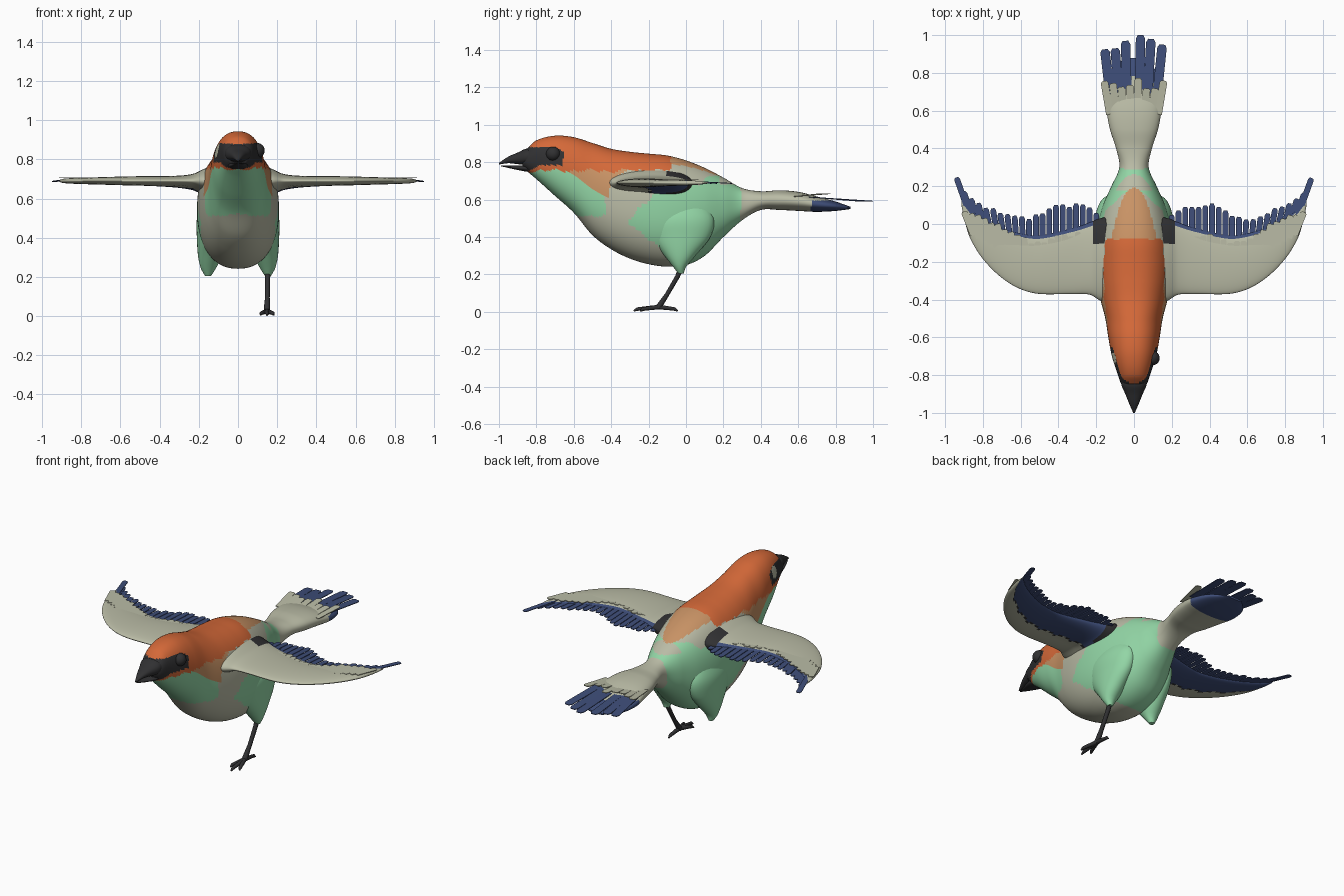
import bpy, bmesh, math, random
from mathutils import Vector

if "Cube" in bpy.data.objects:
    bpy.data.objects.remove(bpy.data.objects["Cube"])

random.seed(4)
COL = {
    "stone_grey": (0.49, 0.50, 0.38), "rust_orange": (0.66, 0.14, 0.04),
    "pale_tan": (0.58, 0.29, 0.13), "mint_green": (0.29, 0.67, 0.38),
    "feather_blue": (0.048, 0.075, 0.19), "charcoal": (0.03, 0.03, 0.032),
}
MATS = {}
for k, c in COL.items():
    MATS[k] = bpy.data.materials.new(k)
    MATS[k].diffuse_color = (*c, 1)
NAMES = list(COL)


def finish(name, bm, rule):
    """Store a bmesh as a smooth object, coloured face by face with the rule."""
    bmesh.ops.recalc_face_normals(bm, faces=bm.faces)
    me = bpy.data.meshes.new(name)
    for f in bm.faces:
        key = rule if isinstance(rule, str) else rule(f.calc_center_median(), f.normal)
        f.material_index = NAMES.index(key)
    bm.to_mesh(me)
    bm.free()
    for m in NAMES:
        me.materials.append(MATS[m])
    ob = bpy.data.objects.new(name, me)
    bpy.context.collection.objects.link(ob)
    bpy.context.view_layer.objects.active = ob
    bpy.ops.object.select_all(action='DESELECT')
    ob.select_set(True)
    bpy.ops.object.shade_smooth_by_angle(angle=math.radians(50))
    return ob


def sample(rows, t):
    """Smooth interpolation of a table whose first column is the position."""
    i = 0
    while i < len(rows) - 2 and t > rows[i + 1][0]:
        i += 1
    a, b = rows[i], rows[i + 1]
    p, q = rows[max(i - 1, 0)], rows[min(i + 2, len(rows) - 1)]
    h = b[0] - a[0]
    u = (t - a[0]) / h
    out = [t]
    for k in range(1, len(a)):
        ma = (b[k] - p[k]) / (b[0] - p[0]) * h
        mb = (q[k] - a[k]) / (q[0] - a[0]) * h
        out.append((2*u**3 - 3*u*u + 1)*a[k] + (u**3 - 2*u*u + u)*ma
                   + (3*u*u - 2*u**3)*b[k] + (u**3 - u*u)*mb)
    return out


def loft(name, rows, point, steps, segs, rule):
    bm = bmesh.new()
    rings = []
    for s in range(steps + 1):
        t = rows[0][0] + (rows[-1][0] - rows[0][0]) * s / steps
        r = sample(rows, t)
        rings.append([bm.verts.new(point(r, 2*math.pi*j/segs)) for j in range(segs)])
    for A, B in zip(rings, rings[1:]):
        for j in range(segs):
            k = (j + 1) % segs
            bm.faces.new((A[j], A[k], B[k], B[j]))
    bm.faces.new(rings[0])
    bm.faces.new(rings[-1])
    return finish(name, bm, rule)


def power(v, e):
    return math.copysign(abs(v) ** e, v)


def body_point(r, a):
    y, top, bot, hw = r
    return (hw*power(math.cos(a), .88), y, (top+bot)/2 + (top-bot)/2*power(math.sin(a), .88))


def body_colour(c, n):
    x, y, z = c
    wob = .006*math.sin(y*70) + .005*math.sin(y*31 + z*40)
    if x < 0 and ((y + .71)/.03)**2 + ((z - .845)/.035)**2 < 1:
        return "stone_grey"                                     # empty eye on the left
    if y < -.65 + wob and .785 - max(0, -.78 - y)*.5 < z < .88 - max(0, y + .70)*.5:
        return "charcoal"                                       # mask
    if y < -.08 + wob and z > .755 + wob:
        return "rust_orange"
    if y < .19 and abs(x) < .11*math.sqrt(max(0, (.19 - y)/.27)) + .01 and n.z > 0:
        return "pale_tan"
    if y < -.435 + wob and z > .515 + wob:
        return "mint_green"                                     # throat
    if -.31 < y < .29 + wob:
        upper = .49 + (y + .31)*1.0 if y < -.14 else .66 + max(0, y)*.45
        lower = .48 - (y + .31)*.8
        if lower + wob < z < upper + wob and (y < .18 or z < .68):
            return "mint_green"                                 # flanks and rump
    if y > .81 or (y > .67 + wob and z < .595):
        return "feather_blue"
    return "stone_grey"


# Body, head and tail as one lofted form: y, top, bottom, half width
BODY = [(-.875, .845, .775, .045), (-.85, .872, .752, .066), (-.8, .917, .71, .085),
        (-.7, .942, .62, .117), (-.6, .934, .53, .136), (-.5, .903, .41, .152),
        (-.4, .872, .335, .178), (-.3, .856, .285, .198), (-.2, .846, .255, .208),
        (-.1, .836, .242, .207), (0, .81, .25, .193), (.1, .77, .30, .165),
        (.2, .718, .40, .12), (.3, .662, .49, .078), (.4, .645, .545, .095),
        (.5, .65, .545, .127), (.6, .642, .54, .145), (.7, .617, .535, .152),
        (.8, .59, .54, .125), (.88, .562, .55, .05)]
loft("body", BODY, body_point, 220, 112, body_colour)

# Open beak
UPPER = [(-1, .797, .788, .004), (-.95, .83, .795, .026), (-.9, .852, .79, .046),
         (-.85, .874, .785, .067), (-.8, .87, .79, .06)]
LOWER = [(-.99, .784, .779, .004), (-.92, .782, .763, .03), (-.85, .785, .75, .05),
         (-.8, .785, .75, .045)]
loft("upper_beak", UPPER, body_point, 20, 32, "charcoal")
loft("lower_beak", LOWER, body_point, 20, 32, "charcoal")

# Right eye
bm = bmesh.new()
bmesh.ops.create_uvsphere(bm, u_segments=24, v_segments=16, radius=.038)
bmesh.ops.translate(bm, verts=bm.verts, vec=(.098, -.71, .845))
finish("eye", bm, "charcoal")

# Wing: x, leading y, trailing y, half thickness
WING = [(.12, -.42, .04, .085), (.18, -.405, .03, .058), (.23, -.375, .01, .036),
        (.32, -.37, -.02, .026), (.5, -.37, -.06, .024), (.6, -.345, -.05, .022),
        (.7, -.285, -.02, .019), (.8, -.185, .03, .016), (.87, -.07, .08, .013),
        (.9, .03, .11, .009), (.912, .09, .12, .003)]
THIGH = [(.205, -.042, -.012, .138, .168), (.24, -.068, .0, .115, .188),
         (.3, -.115, .05, .085, .203), (.4, -.19, .13, .06, .21),
         (.5, -.22, .15, .05, .209), (.6, -.15, .1, .05, .17)]
# Feather tips along the wing: x, grey tip y, blue tip y
TIPS = [(.19, -.06, .05), (.25, -.05, .09), (.4, -.06, .10), (.5, -.09, .06), (.6, -.08, .03),
        (.68, -.03, .06), (.78, .01, .09), (.86, .05, .15), (.91, .07, .25)]


def card(bm, x0, y0, x1, y1, w, z0, z1):
    """One thin, slightly tapered feather with a blunt rounded end."""
    d = Vector((x1 - x0, y1 - y0, z1 - z0))
    side = Vector((d.y, -d.x, 0)).normalized() * w / 2
    a = Vector((x0, y0, z0))
    outline = [(0, -1), (.94, -1), (1, -.6), (1, .6), (.94, 1), (0, 1)]
    f = bm.faces.new([bm.verts.new(a + d*u + side*v) for u, v in outline])
    ex = bmesh.ops.extrude_face_region(bm, geom=[f])
    bmesh.ops.translate(bm, vec=(0, 0, .004),
                        verts=[v for v in ex["geom"] if isinstance(v, bmesh.types.BMVert)])


for s, label in ((1, "right"), (-1, "left")):
    def wing_point(r, a):
        x, lead, trail, th = r
        v = math.cos(a)
        y = (lead + trail)/2 + (trail - lead)/2*v
        droop = .03*max(0, 1 - (x - .15)/.35)*max(0, v + .3) if math.sin(a) < 0 else 0
        return (s*x, y, .69 + th*math.sin(a) - droop*abs(math.sin(a)))

    def wing_colour(c, n):
        r = sample(WING, min(max(abs(c.x), .12), .912))
        f = (c.y - r[1]) / (r[2] - r[1])
        edge = .45 + .03*math.sin(c.x*60)
        if abs(c.x) < .215 and c.y > -.1:
            return "charcoal"
        if n.z < 0 and f > edge:
            return "charcoal" if f < edge + .04 else "feather_blue"
        return "feather_blue" if f > .93 else "stone_grey"

    def thigh_point(r, a):
        z, y0, y1, x0, x1 = r
        return (s*((x0+x1)/2 + (x1-x0)/2*math.cos(a)), (y0+y1)/2 + (y1-y0)/2*math.sin(a), z)

    loft(label + "_wing", WING, wing_point, 90, 64, wing_colour)
    loft(label + "_thigh", THIGH, thigh_point, 24, 32, "mint_green")

    # Two overlapping rows of wing feathers
    grey, blue = bmesh.new(), bmesh.new()
    for i in range(21):
        x = .2 + .71*i/20
        _, g, b = sample(TIPS, x)
        j = random.uniform(-.015, .012)
        lean = .05*max(0, (x - .55)/.36)
        card(blue, s*(x - lean), b - .23, s*(x + lean*.6), b + j, .031, .697, .685)
        card(grey, s*(x - lean - .01), g - .13, s*(x - .01), g + j, .034, .704, .704)
    finish(label + "_flight_feathers", blue, "feather_blue")
    finish(label + "_covert_feathers", grey, "stone_grey")

# Tail feathers
blue, grey = bmesh.new(), bmesh.new()
for x, tip in ((-.155, .925), (-.1, .93), (-.045, .97), (.035, 1.0), (.09, .98), (.15, .95)):
    card(blue, x*.8, .66, x, tip, .05, .612, .59)
for i in range(8):
    x = -.15 + .3*i/7
    card(grey, x*.85, .58, x*1.05, .765 + random.uniform(-.05, .02), .04, .615, .63)
finish("tail_feathers", blue, "feather_blue")
finish("tail_coverts", grey, "stone_grey")


# Single standing leg and foot
def tube(name, pts):
    cu = bpy.data.curves.new(name, 'CURVE')
    cu.dimensions = '3D'
    cu.bevel_depth = 1
    cu.bevel_resolution = 3
    cu.use_fill_caps = True
    sp = cu.splines.new('POLY')
    sp.points.add(len(pts) - 1)
    for p, (x, y, z, r) in zip(sp.points, pts):
        p.co, p.radius = (x, y, z, 1), r
    cu.materials.append(MATS["charcoal"])
    ob = bpy.data.objects.new(name, cu)
    bpy.context.collection.objects.link(ob)
    bpy.ops.object.select_all(action='DESELECT')
    ob.select_set(True)
    bpy.context.view_layer.objects.active = ob
    bpy.ops.object.convert(target='MESH')
    bpy.ops.object.shade_smooth_by_angle(angle=math.radians(50))


tube("leg", [(.152, -.02, .25, .016), (.151, -.045, .19, .013), (.15, -.10, .095, .012),
             (.148, -.13, .05, .015), (.148, -.15, .022, .016)])
for n, (x, y) in enumerate(((.115, -.24), (.148, -.28), (.182, -.245), (.15, -.045))):
    mx, my = (x + .148)/2, (y - .145)/2
    tube("toe_%d" % (n + 1), [(.148, -.145, .026, .013), (mx, my, .02, .011),
                              (x*.85 + .022, y*.85 - .022, .015, .010), (x, y, .005, .004)])

for m in bpy.data.materials:
    if m.users and not m.is_grease_pencil:
        m.use_nodes = True
        m.node_tree.nodes["Principled BSDF"].inputs["Base Color"].default_value = m.diffuse_color
